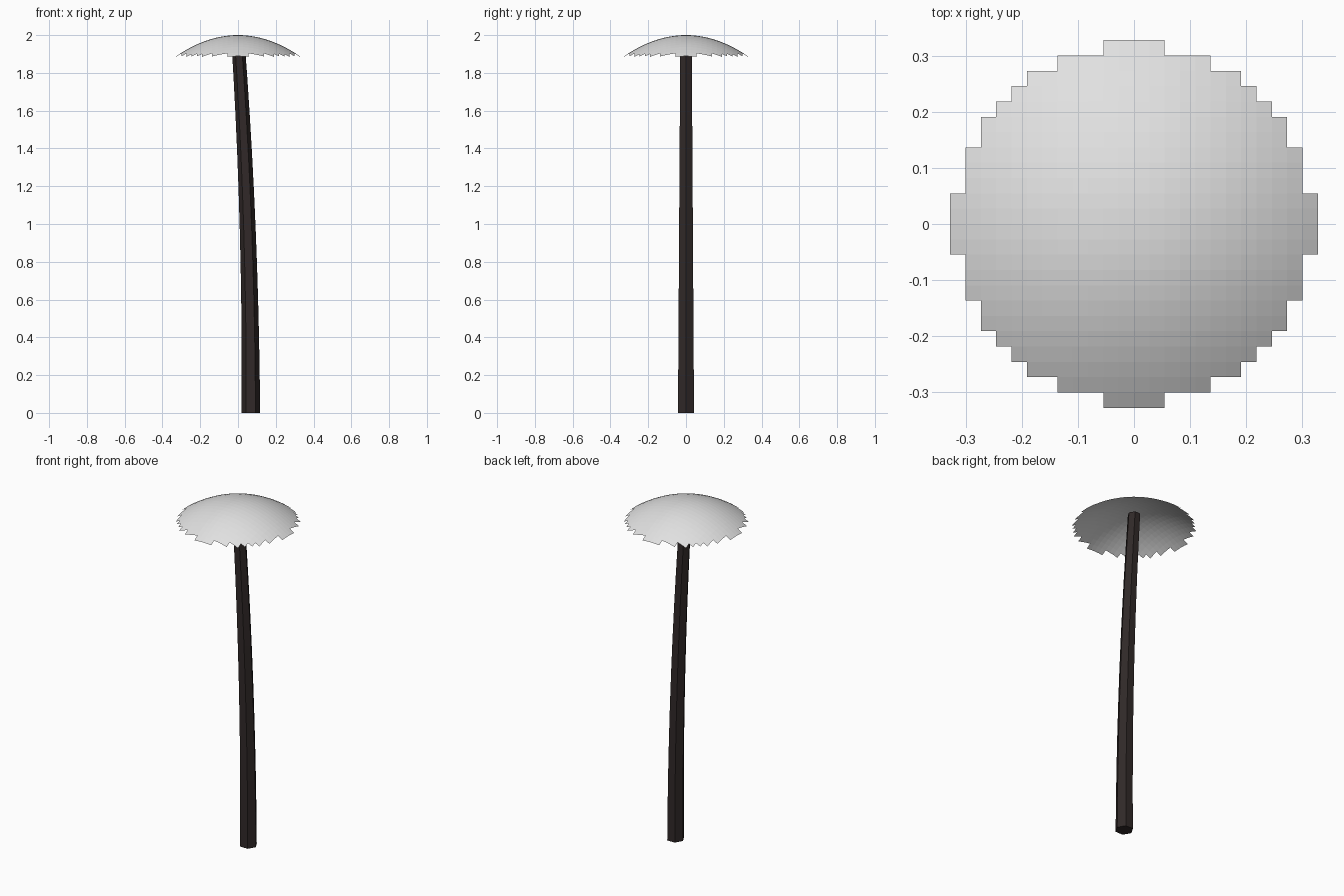
import bpy, bmesh, math

if "Cube" in bpy.data.objects:
    bpy.data.objects.remove(bpy.data.objects["Cube"], do_unlink=True)


def material(name, rgb):
    m = bpy.data.materials.new(name)
    m.use_nodes = True
    m.diffuse_color = (*rgb, 1)
    bsdf = m.node_tree.nodes["Principled BSDF"]
    bsdf.inputs["Base Color"].default_value = (*rgb, 1)
    bsdf.inputs["Roughness"].default_value = 0.9
    return m


def finish(name, bm, mat):
    mesh = bpy.data.meshes.new(name)
    bm.to_mesh(mesh)
    bm.free()
    mesh.materials.append(mat)
    obj = bpy.data.objects.new(name, mesh)
    bpy.context.collection.objects.link(obj)
    return obj


pale_grey = material("pale grey", (0.75, 0.75, 0.75))
dark_bark = material("dark bark", (0.03, 0.022, 0.021))

# Cap: a square grid trimmed to a stepped disc, then domed
CELLS = 12
CELL = 0.3275 / CELLS
LIMIT = 12.25
bm = bmesh.new()
bmesh.ops.create_grid(bm, x_segments=2 * CELLS, y_segments=2 * CELLS,
                      size=CELLS * CELL)
outside = [f for f in bm.faces
           if max(v.co.length for v in f.verts) > LIMIT * CELL]
bmesh.ops.delete(bm, geom=outside, context='FACES')
for v in bm.verts:
    v.co.z = 2.0 - 1.04 * v.co.xy.length_squared
finish("cap", bm, pale_grey)

# Stem: a tapered six-sided tube that leans along a gentle curve
SIDES, STEPS, TOP = 6, 10, 1.97
bm = bmesh.new()
rings = []
for i in range(STEPS + 1):
    t = i / STEPS
    z = TOP * t
    radius = 0.049 + (0.035 - 0.049) * t
    centre = 0.068 * (1 - t * t)
    rings.append([bm.verts.new((centre + radius * math.cos(math.tau * k / SIDES),
                                radius * math.sin(math.tau * k / SIDES), z))
                  for k in range(SIDES)])
for low, high in zip(rings, rings[1:]):
    for k in range(SIDES):
        n = (k + 1) % SIDES
        bm.faces.new((low[k], low[n], high[n], high[k]))
bm.faces.new(rings[0][::-1])
bm.faces.new(rings[-1])
finish("stem", bm, dark_bark)
